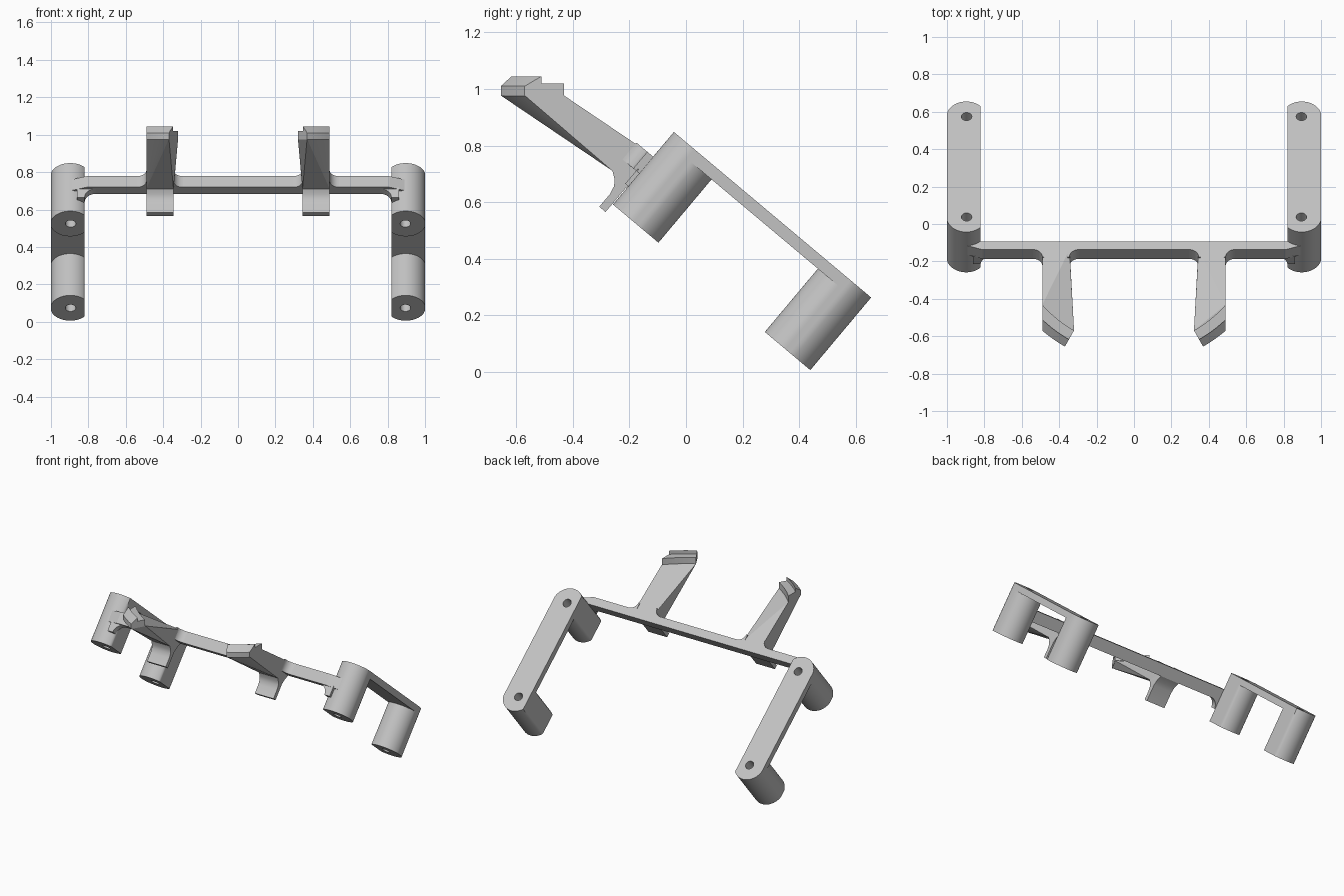
import bpy, bmesh, math
from mathutils import Vector, Matrix

cube = bpy.data.objects.get("Cube")
if cube:
    bpy.data.objects.remove(cube, do_unlink=True)

grey = bpy.data.materials.new("light_grey")
grey.use_nodes = True
colour = (0.54, 0.54, 0.54, 1)
grey.diffuse_color = colour
grey.node_tree.nodes["Principled BSDF"].inputs["Base Color"].default_value = colour

TILT = math.radians(-40)       # the frame leans down towards the back
TILT_MATRIX = Matrix.Rotation(TILT, 3, "X")
HOLES = (-0.473, 0.228)        # column centres along the strap
BAR_FRONT, BAR_BACK, BAR_LOW, BAR_TOP = -0.605, -0.55, 0.431, 0.508
ARM_IN, ARM_OUT = 0.345, 0.49


def finish(name, bm, tilted=True):
    """Turn a bmesh into a grey object, leaning with the frame if tilted."""
    bmesh.ops.recalc_face_normals(bm, faces=bm.faces)
    mesh = bpy.data.meshes.new(name)
    bm.to_mesh(mesh)
    bm.free()
    mesh.materials.append(grey)
    obj = bpy.data.objects.new(name, mesh)
    bpy.context.collection.objects.link(obj)
    if tilted:
        obj.rotation_euler.x = TILT
    return obj


def prism(name, points, axis, low, high):
    """Extrude a 2D outline along the given axis (0, 1 or 2)."""
    bm = bmesh.new()
    rings = []
    for level in (low, high):
        ring = []
        for p in points:
            co = list(p)
            co.insert(axis, level)
            ring.append(bm.verts.new(co))
        rings.append(ring)
        bm.faces.new(ring)
    for i in range(len(points)):
        j = (i + 1) % len(points)
        bm.faces.new((rings[0][i], rings[0][j], rings[1][j], rings[1][i]))
    return finish(name, bm)


def hull(name, points, tilted):
    bm = bmesh.new()
    for p in points:
        bm.verts.new(p)
    bmesh.ops.convex_hull(bm, input=bm.verts[:])
    return finish(name, bm, tilted)


def smooth(obj):
    bpy.ops.object.select_all(action="DESELECT")
    obj.select_set(True)
    bpy.context.view_layer.objects.active = obj
    bpy.ops.object.shade_smooth_by_angle(angle=math.radians(30))


def round_outline(side, centre, start=0, turn=2 * math.pi, steps=64):
    """Circle with its inner and outer sides trimmed flat."""
    out = []
    for i in range(steps):
        a = start + turn * i / steps
        x = min(max(0.897 + 0.105 * math.cos(a), 0.82), 1.0)
        out.append((side * x, centre + 0.105 * math.sin(a)))
    return out


def drill(obj, side, centres):
    for c in centres:
        bm = bmesh.new()
        bmesh.ops.create_cone(bm, cap_ends=True, segments=32, radius1=0.028, radius2=0.028,
                              depth=1, matrix=Matrix.Translation((side * 0.895, c, 0.45)))
        cutter = finish("hole_cutter", bm)
        cutter.hide_render = True
        mod = obj.modifiers.new("hole", "BOOLEAN")
        mod.operation, mod.object, mod.solver = "DIFFERENCE", cutter, "EXACT"
        bpy.context.view_layer.update()
        bpy.context.view_layer.objects.active = obj
        bpy.ops.object.modifier_apply(modifier=mod.name)
        bpy.data.objects.remove(cutter, do_unlink=True)


def fillet(name, corner, sx, sy, r, axis, low, high, back=0.01):
    """Concave corner filler growing from corner towards (sx, sy)."""
    cx, cy = corner
    pts = [(cx - sx * back, cy - sy * 0.01), (cx + sx * r, cy - sy * 0.01)]
    for i in range(9):
        a = math.pi / 2 * i / 8
        pts.append((cx + sx * r * (1 - math.sin(a)), cy + sy * r * (1 - math.cos(a))))
    pts.append((cx - sx * back, cy + sy * r))
    smooth(prism(name, pts, axis, low, high))


def arc_point(r, z, t, side):
    """Point on the curved rest: t runs from the inner end to the outer side."""
    a0, a1 = math.radians(60.6), math.acos(ARM_OUT / r)
    a = a0 + (a1 - a0) * t
    return Vector((side * r * math.cos(a), -r * math.sin(a), z))


# Cross bar, with its ends tapering into the columns
prism("cross_bar", [(-0.81, BAR_FRONT), (0.81, BAR_FRONT), (0.89, -0.578), (0.89, BAR_BACK),
                    (-0.89, BAR_BACK), (-0.89, -0.578)], 2, BAR_LOW, BAR_TOP)

for side, label in ((1, "left"), (-1, "right")):
    # Two columns joined by a flat strap, drilled through
    for c, place in zip(HOLES, ("front", "back")):
        column = prism(f"{label}_{place}_column", round_outline(side, c), 2, 0.287, 0.579)
        drill(column, side, [c])
        smooth(column)
    outline = (round_outline(side, HOLES[1], 0, math.pi, 33)
               + round_outline(side, HOLES[0], math.pi, math.pi, 33))
    strap = prism(f"{label}_strap", outline, 2, 0.579, 0.622)
    drill(strap, side, HOLES)
    smooth(strap)

    # Rounded gusset under the bar end
    fillet(f"{label}_bar_gusset", (side * 0.82, BAR_LOW), -side, -1, 0.06, 1, -0.592, BAR_BACK, 0.04)

    # Tapered arm from the bar to the curved rest
    ts = [i / 8 for i in range(9)]
    points = [arc_point(r, 0.977, t, side) for r in (0.653, 0.752) for t in ts]
    for x in (ARM_IN, ARM_OUT):
        for u, w in ((-0.58, BAR_TOP), (BAR_FRONT, BAR_TOP), (-0.58, BAR_LOW), (-0.656, 0.377)):
            points.append(TILT_MATRIX @ Vector((side * x, u, w)))
    hull(f"{label}_arm", points, False)
    fillet(f"{label}_arm_inner_fillet", (side * ARM_IN, BAR_FRONT), -side, -1, 0.05, 2, BAR_LOW, BAR_TOP)
    fillet(f"{label}_arm_outer_fillet", (side * ARM_OUT, BAR_FRONT), side, -1, 0.05, 2, BAR_LOW, BAR_TOP)

    # Stepped curved rest with a chamfered front
    profile = [(0.653, 0.975), (0.653, 1.02), (0.708, 1.02),
               (0.708, 1.045), (0.752, 1.01), (0.752, 0.975)]
    bm = bmesh.new()
    rings = [[bm.verts.new(arc_point(r, z, t, side)) for r, z in profile] for t in ts]
    for a, b in zip(rings, rings[1:]):
        for i in range(len(profile)):
            j = (i + 1) % len(profile)
            bm.faces.new((a[i], a[j], b[j], b[i]))
    bm.faces.new(rings[0])
    bm.faces.new(rings[-1])
    smooth(finish(f"{label}_rest", bm, False))

    # Clip leg hanging below the bar
    leg = [(-0.61, 0.25), (-0.581, 0.25), (-0.581, 0.36), (-0.572, 0.395), (BAR_BACK, BAR_LOW),
           (BAR_BACK, 0.48), (-0.6, 0.48), (-0.656, 0.377), (-0.632, 0.36), (-0.617, 0.34), (-0.61, 0.31)]
    edges = sorted((side * ARM_IN, side * ARM_OUT))
    smooth(prism(f"{label}_clip_leg", leg, 0, *edges))
